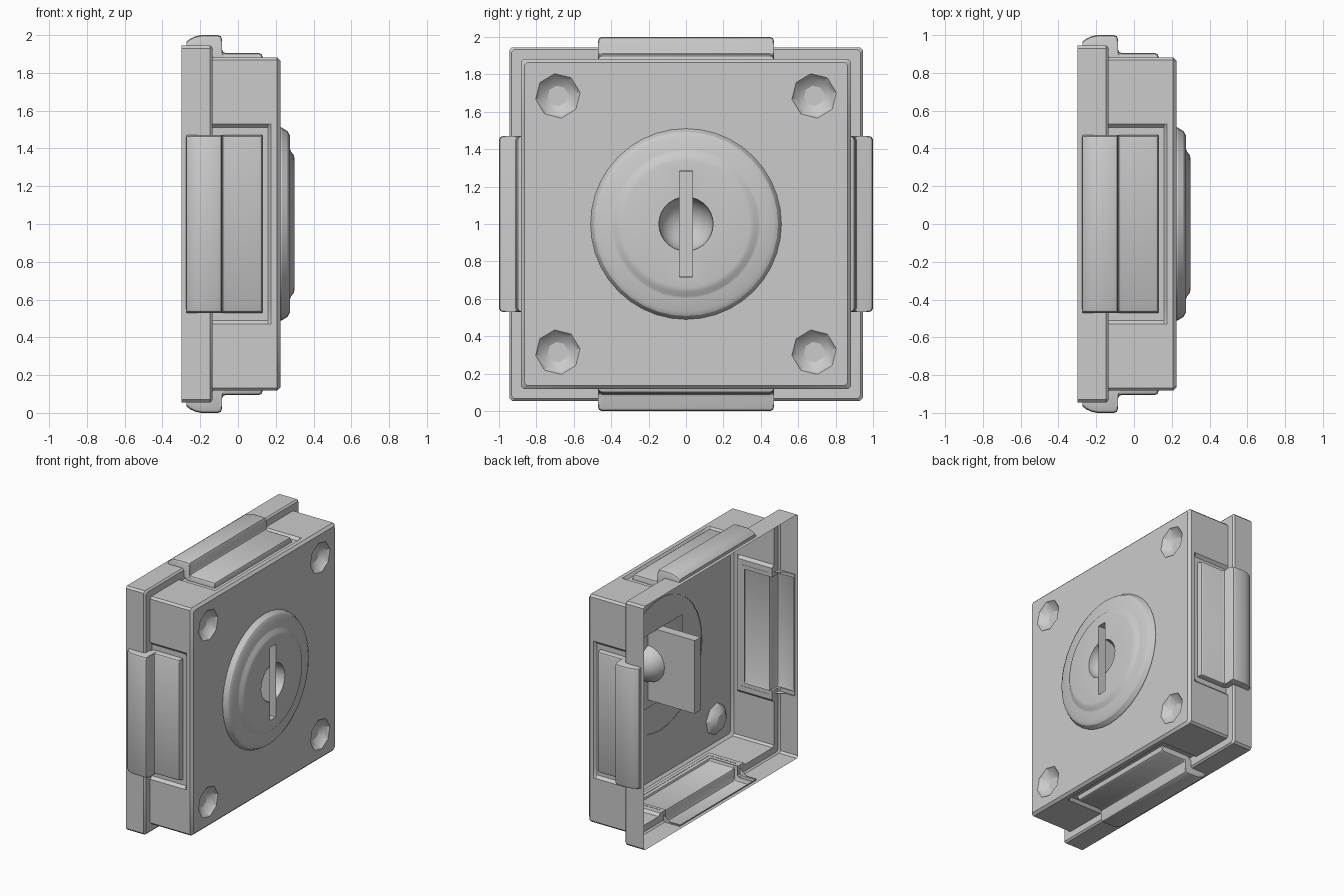
import bpy, bmesh, math
from mathutils import Vector, Matrix

if "Cube" in bpy.data.objects:
    bpy.data.objects.remove(bpy.data.objects["Cube"])

grey = bpy.data.materials.new("light_grey_metal")
grey.diffuse_color = (0.6, 0.6, 0.6, 1)
grey.use_nodes = True
grey.node_tree.nodes["Principled BSDF"].inputs["Base Color"].default_value = grey.diffuse_color


def loop(bm, pts):
    """Closed ring of vertices; returns verts and edges."""
    vs = [bm.verts.new(p) for p in pts]
    es = [bm.edges.new((vs[i - 1], vs[i])) for i in range(len(vs))]
    return vs, es


def bridge(bm, a, b, closed=True):
    """Quads between two equally long rows of verts."""
    for i in range(0 if closed else 1, len(a)):
        bm.faces.new((a[i - 1], a[i], b[i], b[i - 1]))


def finish(bm, name, out, turn=0.0, angle=30):
    """Clean, orient (outermost face looks along out), smooth, link."""
    bmesh.ops.remove_doubles(bm, verts=bm.verts, dist=0.0005)
    bmesh.ops.recalc_face_normals(bm, faces=bm.faces)
    out = Vector(out)
    top = max(bm.faces, key=lambda f: (round(f.calc_center_median().dot(out), 4), f.calc_area()))
    if top.normal.dot(out) < 0:
        bmesh.ops.reverse_faces(bm, faces=bm.faces)
    # parts are modelled around the axis of the lock, then lifted
    bm.transform(Matrix.Translation((0, 0, 1)) @ Matrix.Rotation(turn, 4, 'X'))
    me = bpy.data.meshes.new(name)
    bm.to_mesh(me)
    bm.free()
    me.materials.append(grey)
    ob = bpy.data.objects.new(name, me)
    bpy.context.collection.objects.link(ob)
    bpy.ops.object.select_all(action='DESELECT')
    ob.select_set(True)
    bpy.context.view_layer.objects.active = ob
    bpy.ops.object.shade_smooth_by_angle(angle=math.radians(angle))


# --- housing: open-backed stepped box -------------------------------------
def square(x, h, c=0.015):
    k = h - c
    return [(x, y, z) for y, z in ((h, -k), (h, k), (k, h), (-k, h),
                                   (-h, k), (-h, -k), (-k, -h), (k, -h))]


BODY, FACE = 0.882, 0.225
bm = bmesh.new()
prev = None
for x, h in ((-0.3, 0.945), (-0.147, 0.945), (-0.135, 0.933),
             (-0.135, BODY), (0.207, BODY), (FACE, BODY - 0.018)):
    ring, _ = loop(bm, square(x, h))
    if prev:
        bridge(bm, prev, ring)
    prev = ring

# grid cuts for the side recesses and the clip openings
cuts = [((1, 0, 0), x) for x in (-0.26, 0.10, 0.16, 0.175)]
cuts += [(ax, s * d) for ax in ((0, 1, 0), (0, 0, 1)) for s in (-1, 1) for d in (0.44, 0.51, 0.53)]
for ax, d in cuts:
    bmesh.ops.bisect_plane(bm, geom=bm.verts[:] + bm.edges[:] + bm.faces[:],
                           plane_co=Vector(ax) * d, plane_no=ax)
for v in bm.verts:
    for n, t in ((1, 2), (2, 1)):
        if abs(abs(v.co[n]) - BODY) < 0.001 and abs(v.co[t]) < 0.515 and v.co.x < 0.165:
            v.co[n] *= (BODY - 0.02) / BODY
openings = []
for f in bm.faces:
    c = f.calc_center_median()
    if -0.26 < c.x < 0.10 and min(abs(c.y), abs(c.z)) < 0.44:
        openings.append(f)
bmesh.ops.delete(bm, geom=openings, context='FACES')

# front face with four dimples and a square hole behind the lock
rim = [e for e in bm.edges if all(abs(v.co.x - FACE) < 1e-4 for v in e.verts)]
q = 0.28
rim += loop(bm, [(FACE, -q, -q), (FACE, q, -q), (FACE, q, q), (FACE, -q, q)])[1]
for sy in (-1, 1):
    for sz in (-1, 1):
        prev = None
        for r, depth in ((0.12, 0), (0.095, 0.03), (0.055, 0.052)):
            ring, edges = loop(bm, [(FACE - depth, sy * 0.685 + r * math.cos(a * math.pi / 4 + 0.15),
                                     sz * 0.685 + r * math.sin(a * math.pi / 4 + 0.15)) for a in range(8)])
            if prev:
                bridge(bm, prev, ring)
            else:
                rim += edges
            prev = ring
        bm.faces.new(prev)
bmesh.ops.triangle_fill(bm, use_beauty=True, edges=rim, normal=(1, 0, 0))
finish(bm, "housing", (1, 0, 0))

# --- four stepped side clips, open on the inside ---------------------------
PROFILE = [(-0.272, 0.965), (-0.255, 0.98), (-0.225, 0.994), (-0.195, 1.0), (-0.105, 1.0),
           (-0.091, 0.994), (-0.085, 0.98), (-0.085, 0.925), (-0.079, 0.911), (-0.065, 0.905),
           (0.112, 0.905), (0.125, 0.898), (0.13, 0.885)]
for i, side in enumerate(("right", "top", "left", "bottom")):
    bm = bmesh.new()
    rows = []
    for t, drop in ((-0.47, None), (-0.47, 0.02), (-0.464, 0.006), (-0.45, 0),
                    (0.45, 0), (0.464, 0.006), (0.47, 0.02), (0.47, None)):
        row = []
        for x, n in PROFILE:
            base = 0.935 if x < -0.135 else 0.86
            row.append((x, base if drop is None else n - drop, t))
        # skirts down to the housing at both ends of the profile
        row = [(-0.275, 0.935, t)] + row + [(0.13, 0.86, t)]
        rows.append([bm.verts.new(p) for p in row])
    for a, b in zip(rows, rows[1:]):
        bridge(bm, a, b, closed=False)
    finish(bm, side + "_clip", (0, 1, 0), turn=i * math.pi / 2)

# --- round lock with keyhole ------------------------------------------------
bm = bmesh.new()
SEG, TOP = 40, 0.3
prev = None
for x, r in ((0.22, 0.51), (0.232, 0.51), (0.262, 0.492), (0.275, 0.468), (0.275, 0.40),
             (0.28, 0.385), (0.295, 0.365), (TOP, 0.34)):
    ring, edges = loop(bm, [(x, r * math.cos(2 * math.pi * k / SEG), r * math.sin(2 * math.pi * k / SEG))
                            for k in range(SEG)])
    if prev:
        bridge(bm, prev, ring)
    prev = ring

# keyhole outline: tall slot joined with a circle
W, H, R, BACK = 0.036, 0.283, 0.145, -0.1
a0 = math.asin(W / R)
arc = [(R * math.sin(a), R * math.cos(a)) for a in
       [a0 + (math.pi / 2 - a0) * k / 6 for k in range(7)]]
half = [(W, H)] + arc + [(y, -z) for y, z in arc[-2::-1]] + [(W, -H)]
outline = half + [(-y, z) for y, z in reversed(half)]
edges += loop(bm, [(TOP, y, z) for y, z in outline])[1]
bmesh.ops.triangle_fill(bm, use_beauty=True, edges=edges, normal=(1, 0, 0))

# rounded pocket on each side of the slot, and the slot's long walls
STEPS = 14
for s in (-1, 1):
    rows = [[bm.verts.new((TOP - r * math.sin(math.pi * k / STEPS), s * y, r * math.cos(math.pi * k / STEPS)))
             for k in range(STEPS + 1)] for y, r in arc]
    for a, b in zip(rows, rows[1:]):
        bridge(bm, a, b, closed=False)
    wall = [bm.verts.new((x, s * W, z)) for x, z in ((TOP, -H), (BACK, -H), (BACK, H), (TOP, H))]
    face = bm.faces.new(rows[0] + wall)
    bmesh.ops.triangulate(bm, faces=[face])
# slot ends and floor
path = [(TOP, H), (BACK, H), (BACK, -H), (TOP, -H)]
bridge(bm, [bm.verts.new((x, -W, z)) for x, z in path],
       [bm.verts.new((x, W, z)) for x, z in path], closed=False)
finish(bm, "keyhole_lock", (1, 0, 0))
